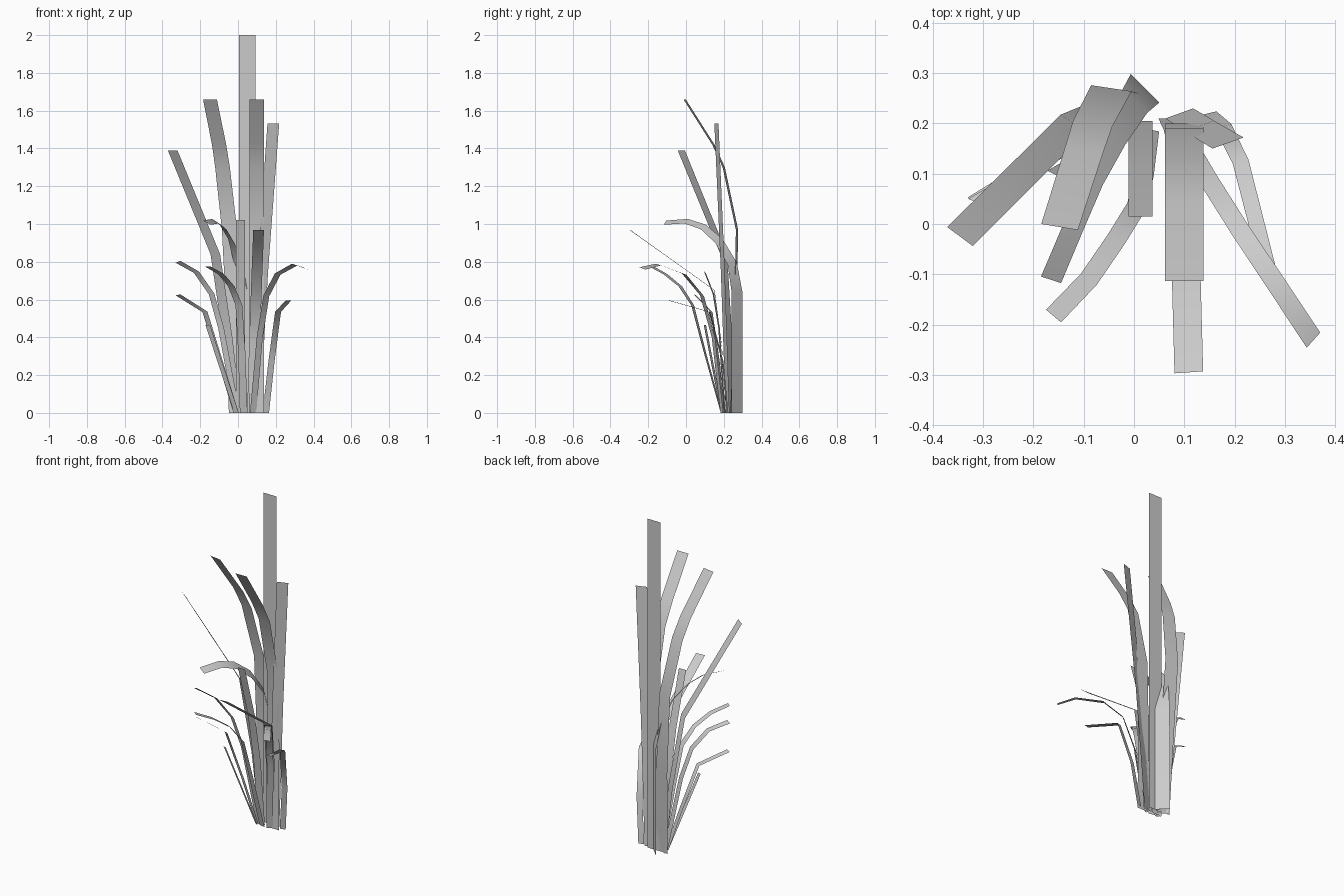
import bpy
from mathutils import Vector


def blade(name, widths, path):
    """Flat ribbon along a centre path; width vectors are spread evenly from base to tip."""
    ws = [Vector(w) for w in widths]
    n = len(path)
    verts = []
    for i, p in enumerate(path):
        t = i / (n - 1) * (len(ws) - 1)
        k = min(int(t), max(len(ws) - 2, 0))
        h = ws[k].lerp(ws[min(k + 1, len(ws) - 1)], t - k) / 2
        verts += [Vector(p) - h, Vector(p) + h]
    faces = [(2*i, 2*i + 1, 2*i + 3, 2*i + 2) for i in range(n - 1)]
    me = bpy.data.meshes.new(name)
    me.from_pydata([tuple(v) for v in verts], [], faces)
    me.shade_smooth()
    ob = bpy.data.objects.new(name, me)
    bpy.context.collection.objects.link(ob)
    return ob


# tall upright blades
blade("tallest_blade", [(.088, 0, 0)], [(.048, .24, 0), (.048, .24, 2)])
blade("tall_right_blade", [(.076, 0, 0)],
      [(.1, .195, 0), (.1, .2, .5), (.1, .19, .95), (.1, .11, 1.3), (.1, .04, 1.43), (.1, -.113, 1.66)])
blade("tall_left_blade", [(.085, -.012, 0), (.073, -.012, 0)],
      [(-.006, .24, 0), (-.02, .262, .5), (-.045, .27, .97), (-.082, .2, 1.3),
       (-.1, .145, 1.42), (-.148, -.006, 1.658)])
blade("outer_left_blade", [(.05, -.03, 0), (.051, -.038, 0)],
      [(-.01, .235, 0), (-.055, .228, .4), (-.12, .2, .84), (-.346, -.025, 1.39)])
blade("outer_right_blade", [(.055, .02, 0), (.062, .022, 0)],
      [(.09, .22, 0), (.13, .195, .75), (.187, .161, 1.533)])

# arching blades of middle height
blade("arched_back_blade",
      [(.06, -.06, 0), (.055, -.055, -.005), (.035, -.035, -.025), (.036, -.02, -.025), (.04, -.013, -.022)],
      [(.022, .27, 0), (.022, .27, .64), (.002, .245, .79), (-.035, .175, .91),
       (-.08, .09, .985), (-.118, 0, 1.015), (-.165, -.111, 1.007)])
blade("front_reaching_blade", [(.057, 0, 0), (.057, .004, 0)],
      [(.077, .21, 0), (.087, .19, .35), (.097, .15, .65), (.109, -.295, .967)])
blade("centre_blade", [(.048, 0, 0)],
      [(.013, .205, 0), (.013, .165, .4), (.013, .11, .7), (.013, .015, 1.02)])

# short drooping blades around the base
blade("right_drooping_blade", [(.033, .015, 0), (.027, .03, -.012)],
      [(.08, .19, 0), (.115, .145, .4), (.15, .085, .62), (.21, -.01, .735),
       (.3, -.145, .785), (.357, -.231, .765)])
blade("front_left_drooping_blade", [(.04, -.008, 0), (.03, -.025, 0)],
      [(.03, .188, 0), (.02, .1, .32), (.005, .035, .57), (-.035, -.03, .67),
       (-.09, -.11, .735), (-.16, -.183, .775)])
blade("left_drooping_blade", [(.032, -.008, 0), (.025, -.01, .01)],
      [(-.006, .205, 0), (-.09, .175, .45), (-.14, .145, .63), (-.22, .1, .745), (-.318, .045, .8)])
blade("left_low_blade", [(.028, -.01, 0), (.025, -.012, .005)],
      [(-.01, .198, 0), (-.09, .175, .26), (-.175, .135, .535), (-.318, .047, .625)])
blade("left_short_blade", [(.024, -.012, 0)],
      [(-.008, .19, 0), (-.16, .1, .465)])
blade("right_low_blade", [(.034, .008, 0), (.03, .008, 0)],
      [(.147, .22, 0), (.177, .195, .27), (.212, .124, .535), (.267, -.09, .595)])
